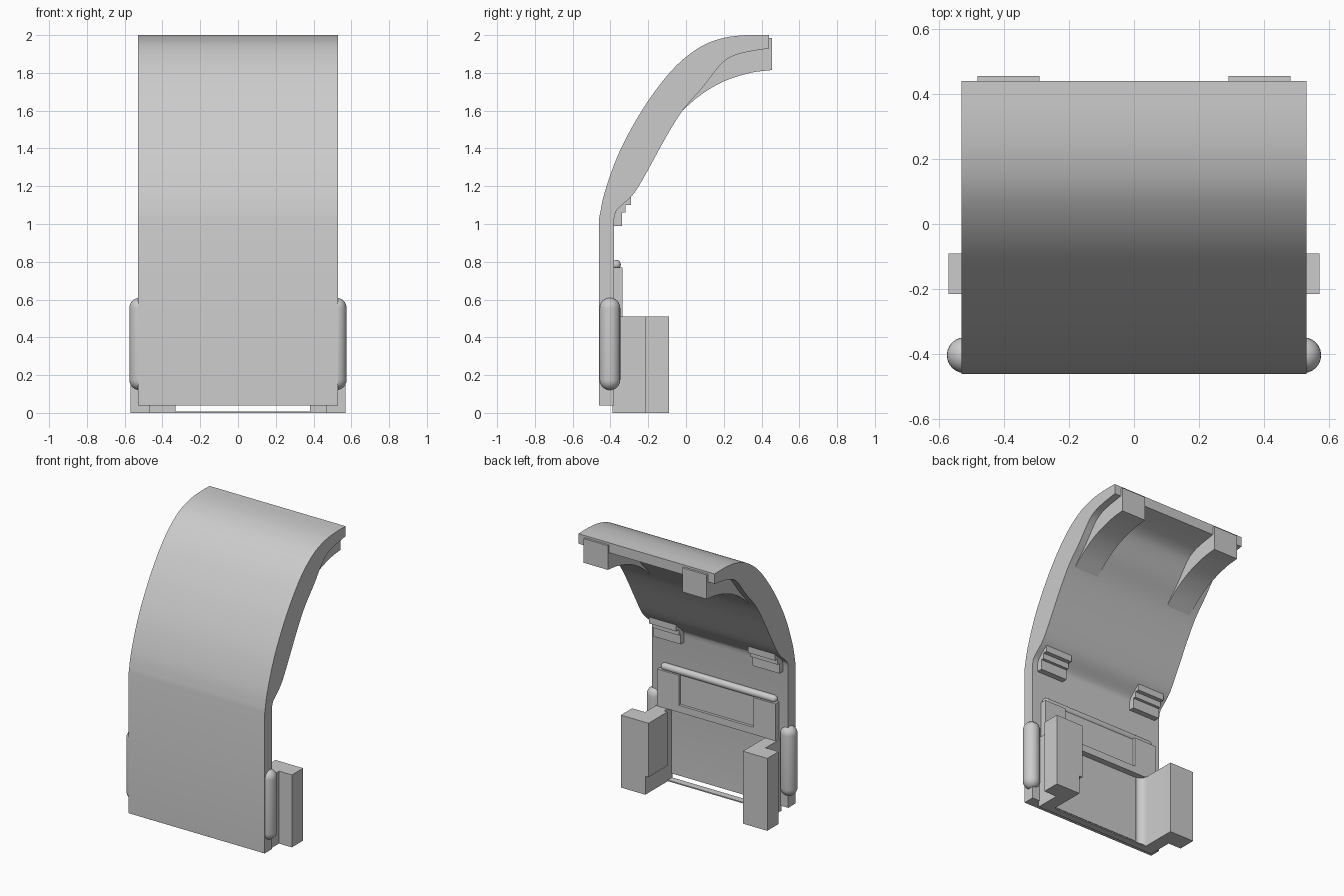
import bpy, bmesh, math
from mathutils import Vector

cube = bpy.data.objects.get("Cube")
if cube:
    bpy.data.objects.remove(cube, do_unlink=True)

GREY = (0.6, 0.6, 0.6, 1)
mat = bpy.data.materials.new("plain grey")
mat.use_nodes = True
mat.diffuse_color = GREY
mat.node_tree.nodes["Principled BSDF"].inputs["Base Color"].default_value = GREY


def finish(name, bm, smooth=None):
    bmesh.ops.recalc_face_normals(bm, faces=bm.faces)
    me = bpy.data.meshes.new(name)
    bm.to_mesh(me)
    bm.free()
    me.materials.append(mat)
    ob = bpy.data.objects.new(name, me)
    bpy.context.collection.objects.link(ob)
    if smooth:
        bpy.ops.object.select_all(action='DESELECT')
        ob.select_set(True)
        bpy.context.view_layer.objects.active = ob
        bpy.ops.object.shade_smooth_by_angle(angle=math.radians(smooth))
    return ob


def extrude(name, pts, a, b, axis, smooth=None):
    """Prism: (y, z) outline swept along x, or (x, y) outline swept along z."""
    bm = bmesh.new()
    pos = lambda p, t: (t, p[0], p[1]) if axis == 'x' else (p[0], p[1], t)
    face = bm.faces.new([bm.verts.new(pos(p, a)) for p in pts])
    new = bmesh.ops.extrude_face_region(bm, geom=[face])["geom"]
    step = Vector((b - a, 0, 0)) if axis == 'x' else Vector((0, 0, b - a))
    bmesh.ops.translate(bm, vec=step, verts=[v for v in new if isinstance(v, bmesh.types.BMVert)])
    return finish(name, bm, smooth)


def box(name, x, y, z):
    return extrude(name, [(x[0], y[0]), (x[1], y[0]), (x[1], y[1]), (x[0], y[1])], z[0], z[1], 'z')


def spline(pts, n=4):
    """Catmull-Rom curve through the points."""
    p = [Vector(q) for q in pts]
    p = [2 * p[0] - p[1]] + p + [2 * p[-1] - p[-2]]
    out = []
    for i in range(1, len(p) - 2):
        for k in range(n):
            t = k / n
            a, b, c, d = p[i - 1:i + 3]
            out.append(0.5 * (2 * b + (c - a) * t + (2 * a - 5 * b + 4 * c - d) * t * t
                              + (3 * b - a - 3 * c + d) * t ** 3))
    return out + [p[-2]]


def capsule(name, centre, r, length, along_x=False):
    bm = bmesh.new()
    bmesh.ops.create_uvsphere(bm, u_segments=24, v_segments=12, radius=r)
    # Split the sphere at its equator and stretch it into a pill
    for v in bm.verts:
        if abs(v.co.z) < 1e-5:
            v.co.z = 0
    top = [f for f in bm.faces if f.calc_center_median().z > 0]
    new = bmesh.ops.extrude_face_region(bm, geom=top)["geom"]
    bmesh.ops.delete(bm, geom=top, context='FACES')
    moved = {v for v in new if isinstance(v, bmesh.types.BMVert)}
    for v in bm.verts:
        v.co.z += (1 if v in moved else -1) * (length / 2 - r)
        if along_x:
            v.co = Vector((v.co.z, v.co.y, -v.co.x))
        v.co += Vector(centre)
    return finish(name, bm, 40)


# Curved shell: flat lower wall sweeping up and back
outer = spline([(-0.46, 1.03), (-0.43, 1.17), (-0.36, 1.365), (-0.27, 1.54), (-0.17, 1.695),
                (-0.05, 1.84), (0.08, 1.94), (0.2, 1.985), (0.32, 2.0), (0.44, 2.0)])
inner = spline([(0.44, 1.93), (0.32, 1.91), (0.24, 1.885), (0.18, 1.84), (0.09, 1.725),
                (-0.015, 1.605), (-0.10, 1.47), (-0.18, 1.325), (-0.25, 1.20),
                (-0.295, 1.14), (-0.365, 1.075), (-0.38, 1.03)])
extrude("shell", [(-0.46, 0.04)] + outer + inner + [(-0.38, 0.04)], -0.53, 0.53, 'x', 25)

# Rib outline under the top, and stepped clip outline
rib = spline([(-0.02, 1.6), (0.08, 1.685), (0.2, 1.755), (0.34, 1.8), (0.455, 1.815)])
rib += [Vector(p) for p in ((0.455, 1.985), (0.43, 1.985), (0.43, 1.95), (0.24, 1.92),
                            (0.15, 1.84), (0.05, 1.72))]
clip = [(-0.39, 0.99), (-0.34, 0.99), (-0.34, 1.06), (-0.32, 1.06), (-0.32, 1.10),
        (-0.29, 1.10), (-0.29, 1.16), (-0.39, 1.16)]

for s, side in ((1, "left"), (-1, "right")):
    extrude(side + "_top_rib", rib, s * 0.29, s * 0.48, 'x', 25)
    extrude(side + "_clip", clip, s * 0.28, s * 0.49, 'x')
    capsule(side + "_side_pill", (s * 0.52, -0.403, 0.365), 0.055, 0.49)
    box(side + "_hinge_plate", sorted((s * 0.29, s * 0.46)), (-0.39, -0.336), (0.51, 0.77))

# Hinge plate centre, lower strip and rod
box("hinge_plate_centre", (-0.29, 0.29), (-0.39, -0.355), (0.56, 0.77))
box("hinge_plate_strip", (-0.29, 0.29), (-0.39, -0.336), (0.51, 0.56))
capsule("hinge_rod", (0, -0.37, 0.785), 0.025, 0.90, True)

# L-shaped brackets; the right one flares into the wall with a rounded inner corner
left = [(0.38, -0.39), (0.47, -0.39), (0.47, -0.215), (0.57, -0.215), (0.57, -0.09), (0.38, -0.09)]
extrude("left_bracket", left, 0, 0.51, 'z')
box("left_bracket_pad", (0.355, 0.39), (-0.30, -0.09), (0.13, 0.51))
flare = [(-0.33 - 0.05 * math.sin(a), -0.325 - 0.05 * math.cos(a))
         for a in [math.radians(15 * i) for i in range(7)]]
right = [(-x, y) for x, y in left[1:]] + flare[::-1] + [(-0.33, -0.39)]
extrude("right_bracket", right, 0, 0.51, 'z', 30)

# Thin bar joining the bracket feet
box("foot_bar", (-0.39, 0.39), (-0.388, -0.34), (0, 0.008))
